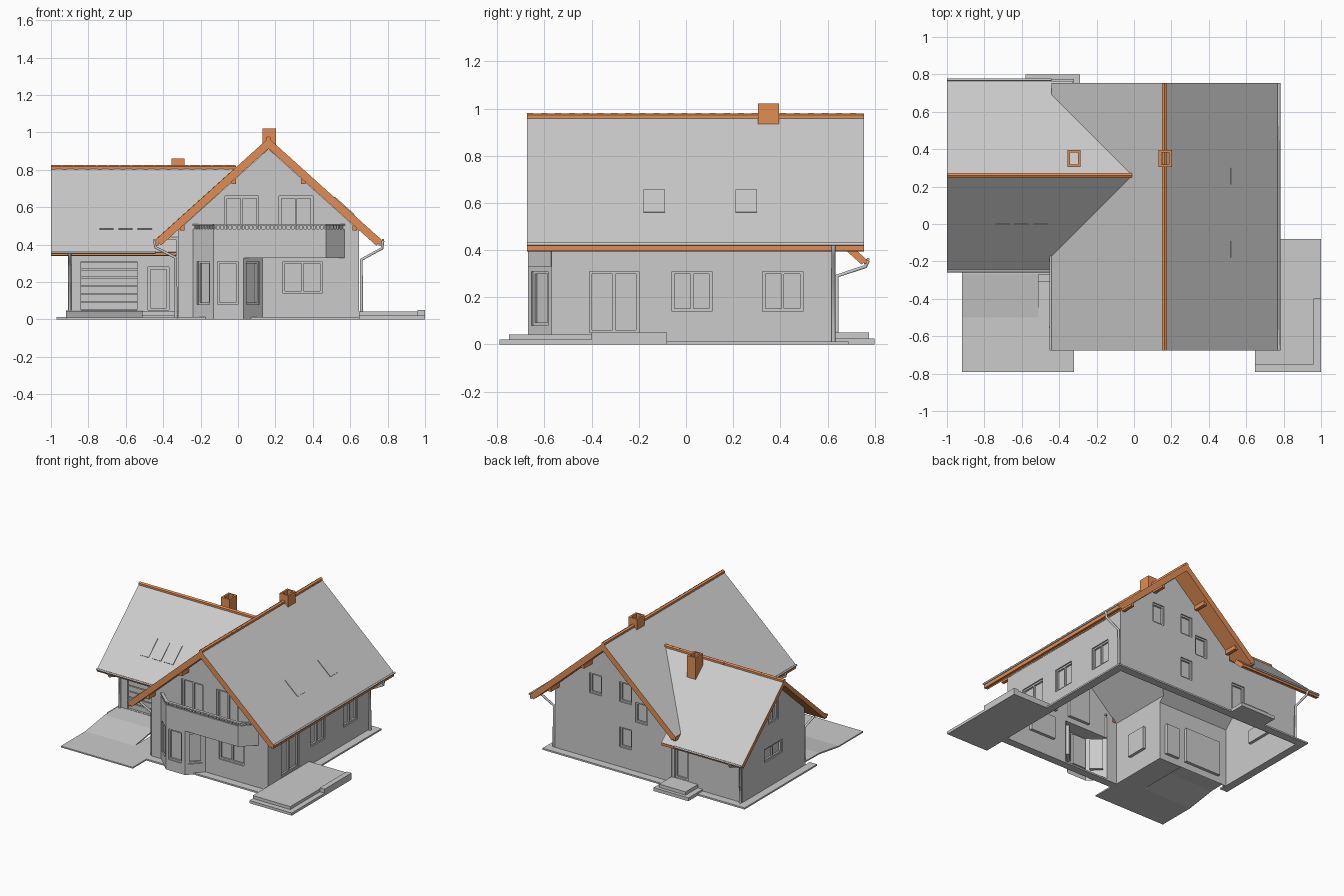
import bpy, bmesh, math
from mathutils import Matrix, Vector

if "Cube" in bpy.data.objects:
    bpy.data.objects.remove(bpy.data.objects["Cube"])


def material(name, rgb):
    m = bpy.data.materials.new(name)
    m.diffuse_color = (*rgb, 1)
    m.use_nodes = True
    m.node_tree.nodes["Principled BSDF"].inputs["Base Color"].default_value = m.diffuse_color
    return m


GREY = material("plaster grey", (0.60, 0.60, 0.60))
WOOD = material("orange wood", (0.76, 0.27, 0.09))
RX, RZ = 0.163, 0.97        # main ridge runs along y
WY, WZ = 0.26, 0.815        # wing ridge runs along x
S = 0.9                     # pitch of both roofs


def finish(name, bm, *mats):
    me = bpy.data.meshes.new(name)
    bmesh.ops.recalc_face_normals(bm, faces=bm.faces)
    bm.to_mesh(me)
    bm.free()
    ob = bpy.data.objects.new(name, me)
    bpy.context.collection.objects.link(ob)
    for m in mats:
        me.materials.append(m)
    return ob


def add_box(bm, x0, x1, y0, y1, z0, z1, mat=Matrix()):
    m = mat @ Matrix.Translation(((x0 + x1) / 2, (y0 + y1) / 2, (z0 + z1) / 2)) \
        @ Matrix.Diagonal((x1 - x0, y1 - y0, z1 - z0, 1))
    bmesh.ops.create_cube(bm, size=1, matrix=m)


def boxes(name, mat, *dims):
    bm = bmesh.new()
    for d in dims:
        add_box(bm, *d)
    return finish(name, bm, mat)


def prism(name, pts, vec, mat=GREY):
    bm = bmesh.new()
    f = bm.faces.new([bm.verts.new(p) for p in pts])
    r = bmesh.ops.extrude_face_region(bm, geom=[f])
    bmesh.ops.translate(bm, vec=vec, verts=[v for v in r["geom"] if isinstance(v, bmesh.types.BMVert)])
    return finish(name, bm, mat)


def slab(name, plan, zf, normal, t, lift=0, edge=WOOD):
    """Sloped plate: grey upper face, edge colour on sides and underside."""
    n = Vector(normal).normalized()
    bm = bmesh.new()
    top = [Vector((x, y, zf(x, y))) + n * lift for x, y in plan]
    a = [bm.verts.new(p) for p in top]
    b = [bm.verts.new(p - n * t) for p in top]
    bm.faces.new(a)
    bm.faces.new(b[::-1])
    for i in range(len(a)):
        j = (i + 1) % len(a)
        bm.faces.new((a[j], a[i], b[i], b[j]))
    bmesh.ops.recalc_face_normals(bm, faces=bm.faces)
    for f in bm.faces:
        f.material_index = 0 if f.normal.dot(n) > 0.9 else 1
    return finish(name, bm, GREY, edge)


def pipe(name, pts, r=0.009):
    cu = bpy.data.curves.new(name, "CURVE")
    cu.dimensions = "3D"
    cu.bevel_depth, cu.bevel_resolution, cu.use_fill_caps = r, 1, True
    sp = cu.splines.new("POLY")
    sp.points.add(len(pts) - 1)
    for p, c in zip(sp.points, pts):
        p.co = (*c, 1)
    cu.materials.append(GREY)
    bpy.context.collection.objects.link(bpy.data.objects.new(name, cu))


def boolean(ob, other, op):
    md = ob.modifiers.new(op, "BOOLEAN")
    md.operation, md.object, md.solver = op, other, "EXACT"
    bpy.context.view_layer.objects.active = ob
    bpy.ops.object.modifier_apply(modifier=md.name)
    bpy.data.objects.remove(other)


# wall bodies: main gable house, wing and bay
x0, x1, y0, y1 = -0.322, 0.648, -0.57, 0.63
ap, wap = RZ - 0.0585, WZ - 0.042
ez, wez = ap - S * 0.485, wap - S * 0.37
walls = prism("walls", [(x0, y0, 0), (x1, y0, 0), (x1, y0, ez), (RX, y0, ap), (x0, y0, ez)], (0, y1 - y0, 0))
wing = prism("wing", [(-0.91, -0.11, 0), (-0.91, 0.628, 0), (-0.91, 0.628, wez), (-0.91, WY, wap),
                      (-0.91, -0.11, wez)], (0.81, 0, 0))
bay = prism("bay", [(-0.24, -0.5, 0), (-0.24, -0.57, 0), (-0.13, -0.67, 0), (0.03, -0.67, 0),
                    (0.13, -0.57, 0), (0.13, -0.5, 0)], (0, 0, 0.33))
boolean(walls, wing, "UNION")
boolean(walls, bay, "UNION")

# openings: name, x, y, outward angle, width, bottom, top, mullions
F, R, B, L = -math.pi / 2, 0, math.pi / 2, math.pi
openings = [
    ("front_window", 0.345, y0, F, 0.21, 0.14, 0.31, 1),
    ("balcony_door_left", 0.02, y0, F, 0.18, 0.37, 0.66, 1),
    ("balcony_door_right", 0.31, y0, F, 0.18, 0.37, 0.66, 1),
    ("bay_window_left", -0.185, -0.62, math.atan2(-0.11, -0.10), 0.09, 0.08, 0.31, 0),
    ("bay_window_front", -0.055, -0.67, F, 0.11, 0.08, 0.31, 0),
    ("bay_window_right", 0.08, -0.62, -math.pi / 4, 0.10, 0.08, 0.31, 0),
    ("terrace_door", x1, -0.305, R, 0.21, 0.05, 0.31, 1),
    ("right_window_1", x1, 0.025, R, 0.17, 0.14, 0.31, 1),
    ("right_window_2", x1, 0.41, R, 0.17, 0.14, 0.31, 1),
    ("back_window_1", 0.31, y1, B, 0.10, 0.50, 0.65, 0),
    ("back_window_2", 0.06, y1, B, 0.10, 0.50, 0.65, 0),
    ("stair_window", -0.07, y1, B, 0.10, 0.38, 0.53, 0),
    ("back_window_3", 0.06, y1, B, 0.10, 0.16, 0.31, 0),
    ("back_door", -0.40, 0.628, B, 0.11, 0.05, 0.28, 0),
    ("wing_gable_window", -0.91, WY, L, 0.12, 0.48, 0.63, 1),
    ("wing_side_window", -0.91, WY, L, 0.21, 0.21, 0.31, 1),
    ("side_window", x0, -0.34, L, 0.16, 0.14, 0.31, 1),
    ("entry_door", -0.425, -0.11, F, 0.11, 0.05, 0.28, 0),
    ("garage_door", -0.69, -0.11, F, 0.30, 0.05, 0.31, 0),
]
D, FR = 0.022, 0.012
cut = bmesh.new()
for name, x, y, a, w, zb, zt, mull in openings:
    M = Matrix.Translation((x, y, 0)) @ Matrix.Rotation(a, 4, "Z")
    add_box(cut, -D, 0.03, -w / 2, w / 2, zb, zt, M)
    bm = bmesh.new()
    if name == "garage_door":          # horizontal slats
        h = (zt - zb) / 6
        for i in range(6):
            add_box(bm, -D, -D + 0.01, -w / 2, w / 2, zb + i * h + 0.003, zb + (i + 1) * h - 0.003, M)
    else:                              # frame, mullion and sill
        for s in (-1, 1):
            c = s * (w - FR) / 2
            add_box(bm, -D, -0.009, c - FR / 2, c + FR / 2, zb, zt, M)
        for z in (zb, zt - FR):
            add_box(bm, -D, -0.009, -w / 2 + FR, w / 2 - FR, z, z + FR, M)
        if mull:
            add_box(bm, -D, -0.009, -FR / 2, FR / 2, zb + FR, zt - FR, M)
    finish(name, bm, GREY)
boolean(walls, finish("cutters", cut, GREY), "DIFFERENCE")

# the shell is open underneath
bm = bmesh.new()
bm.from_mesh(walls.data)
bmesh.ops.delete(bm, geom=[f for f in bm.faces if all(v.co.z < 0.001 for v in f.verts)], context="FACES")
bm.to_mesh(walls.data)
bm.free()

# roofs, trimmed to each other along the valleys
zm = lambda x, y: RZ - S * abs(x - RX)
zw = lambda x, y: WZ - S * abs(y - WY)
slab("main_roof_right", [(RX, -0.675), (0.768, -0.675), (0.768, 0.755), (RX, 0.755)], zm, (S, 0, 1), 0.042)
slab("main_roof_left", [(-0.44, -0.675), (RX, -0.675), (RX, 0.755), (-0.44, 0.755), (-0.44, 0.68),
                        (-0.01, WY), (-0.44, -0.17)], zm, (-S, 0, 1), 0.042)
south = [(-1, -0.245), (-0.33, -0.245), (-0.33, -0.17), (-0.44, -0.17), (-0.01, WY), (-1, WY)]
slab("wing_roof_front", south, zw, (0, -S, 1), 0.03)
slab("wing_roof_back", [(x, 2 * WY - y) for x, y in south], zw, (0, S, 1), 0.03)

# upright fascia boards along the eaves
boxes("main_fascia", WOOD, (0.752, 0.768, -0.675, 0.755, 0.396, 0.424),
      (-0.44, -0.424, -0.675, -0.17, 0.396, 0.426), (-0.44, -0.424, 0.68, 0.755, 0.396, 0.426))
boxes("wing_fascia", WOOD, (-1, -0.33, -0.245, -0.235, 0.341, 0.359), (-1, -0.33, 0.755, 0.765, 0.341, 0.359))


# ridge tiles
def ridge(name, start, direction, length, n):
    bm = bmesh.new()
    d = Vector(direction)
    q = d.to_track_quat("Z", "Y").to_matrix().to_4x4()
    for i in range(n):
        p = Vector(start) + d * length * (i + 0.5) / n
        bmesh.ops.create_cone(bm, cap_ends=True, segments=6, radius1=0.0155, radius2=0.0145,
                              depth=length / n, matrix=Matrix.Translation(p) @ q)
    finish(name, bm, WOOD)


ridge("main_ridge_tiles", (RX, -0.675, RZ - 0.005), (0, 1, 0), 1.43, 24)
ridge("wing_ridge_tiles", (-1, WY, WZ - 0.005), (1, 0, 0), 0.99, 16)

# purlin ends below the gable overhangs
for i, dx in enumerate((-0.46, -0.185, 0.185, 0.46)):
    z = RZ - S * abs(dx) - 0.05
    boxes(f"purlin_{i}", WOOD, *[(RX + dx - 0.012, RX + dx + 0.012, a, b, z - 0.03, z)
                                 for a, b in ((-0.65, -0.565), (0.625, 0.73))])

# skylights
for i in range(3):
    a = -0.74 + i * 0.102
    slab(f"wing_skylight_{i}", [(a, -0.11), (a + 0.075, -0.11), (a + 0.075, 0.0), (a, 0.0)],
         zw, (0, -S, 1), 0.009, 0.005, GREY)
for i, a in enumerate((-0.18, 0.21)):
    slab(f"main_skylight_{i}", [(0.515, a), (0.62, a), (0.62, a + 0.09), (0.515, a + 0.09)],
         zm, (S, 0, 1), 0.009, 0.005, GREY)

# hollow chimneys
for name, cx, z0, z1 in (("main_chimney", 0.167, 0.88, 1.022), ("wing_chimney", -0.32, 0.70, 0.862)):
    a, b, c, d, t = cx - 0.035, cx + 0.035, 0.305, 0.395, 0.014
    boxes(name, WOOD, (a, a + t, c, d, z0, z1), (b - t, b, c, d, z0, z1), (a + t, b - t, c, c + t, z0, z1),
          (a + t, b - t, d - t, d, z0, z1))

# balcony: floor, parapet, balusters and rail
path = [(-0.24, -0.572), (-0.13, -0.67), (0.47, -0.67), (0.57, -0.572)]
prism("balcony_floor", [(x, y, 0.33) for x, y in path], (0, 0, 0.035))
par, rail = bmesh.new(), bmesh.new()
for p, q in zip(path, path[1:]):
    d = Vector(q) - Vector(p)
    M = Matrix.Translation((*p, 0)) @ Matrix.Rotation(math.atan2(d.y, d.x), 4, "Z")
    add_box(par, 0, d.length, 0, 0.015, 0.33, 0.485, M)
    add_box(rail, 0, d.length, -0.004, 0.018, 0.502, 0.511, M)
    n = round(d.length / 0.022)
    for i in range(n):
        u = (i + 0.5) * d.length / n
        add_box(rail, u - 0.004, u + 0.004, 0.003, 0.012, 0.485, 0.502, M)
finish("balcony_parapet", par, GREY)
finish("balcony_rail", rail, GREY)

# gutters and downpipes
pipe("gutter_right", [(0.775, -0.675, 0.425), (0.775, 0.755, 0.425)], 0.007)
pipe("gutter_left", [(-0.446, -0.675, 0.425), (-0.446, -0.17, 0.425)], 0.007)
pipe("gutter_wing_front", [(-1, -0.252, 0.36), (-0.44, -0.252, 0.36)], 0.007)
pipe("gutter_wing_back", [(-1, 0.772, 0.36), (-0.44, 0.772, 0.36)], 0.007)
pipe("downpipe_right", [(0.775, 0.625, 0.42), (0.77, 0.625, 0.38), (0.66, 0.625, 0.32), (0.66, 0.625, 0)])
pipe("downpipe_left", [(-0.446, -0.55, 0.42), (-0.44, -0.55, 0.385), (-0.332, -0.55, 0.33), (-0.332, -0.55, 0)])
pipe("downpipe_wing_front", [(-0.9, -0.252, 0.355), (-0.9, -0.24, 0.33), (-0.9, -0.12, 0.29), (-0.9, -0.12, 0)])
pipe("downpipe_wing_back", [(-0.9, 0.772, 0.355), (-0.9, 0.76, 0.33), (-0.9, 0.64, 0.29), (-0.9, 0.64, 0)])

# paving strip, terrace, steps and driveway
boxes("paving", GREY, (x1, 0.71, -0.63, 0.69, 0, 0.012), (-0.97, x1, y1, 0.69, 0, 0.012),
      (-0.97, -0.91, -0.17, y1, 0, 0.012), (x0, x1, -0.63, y0, 0, 0.012))
boxes("terrace", GREY, (x1, 1, -0.79, -0.40, 0, 0.02), (x1, 0.96, -0.75, -0.08, 0, 0.042),
      (0.96, 1, -0.40, -0.08, 0, 0.05))
boxes("back_step", GREY, (-0.58, -0.29, y1, 0.80, 0, 0.025), (-0.54, -0.32, y1, 0.775, 0.025, 0.05))
boxes("entry_step", GREY, (-0.51, x0, -0.31, -0.11, 0, 0.022), (-0.51, x0, -0.27, -0.11, 0.022, 0.045))
boxes("driveway", GREY, (-0.92, x0, -0.79, -0.5, 0, 0.01), (-0.51, x0, -0.5, -0.11, 0, 0.01))
prism("garage_ramp", [(-0.92, -0.5, 0.0), (-0.92, -0.27, 0.035), (-0.92, -0.11, 0.038), (-0.92, -0.11, 0.048),
                      (-0.92, -0.27, 0.045), (-0.92, -0.5, 0.01)], (0.41, 0, 0))
